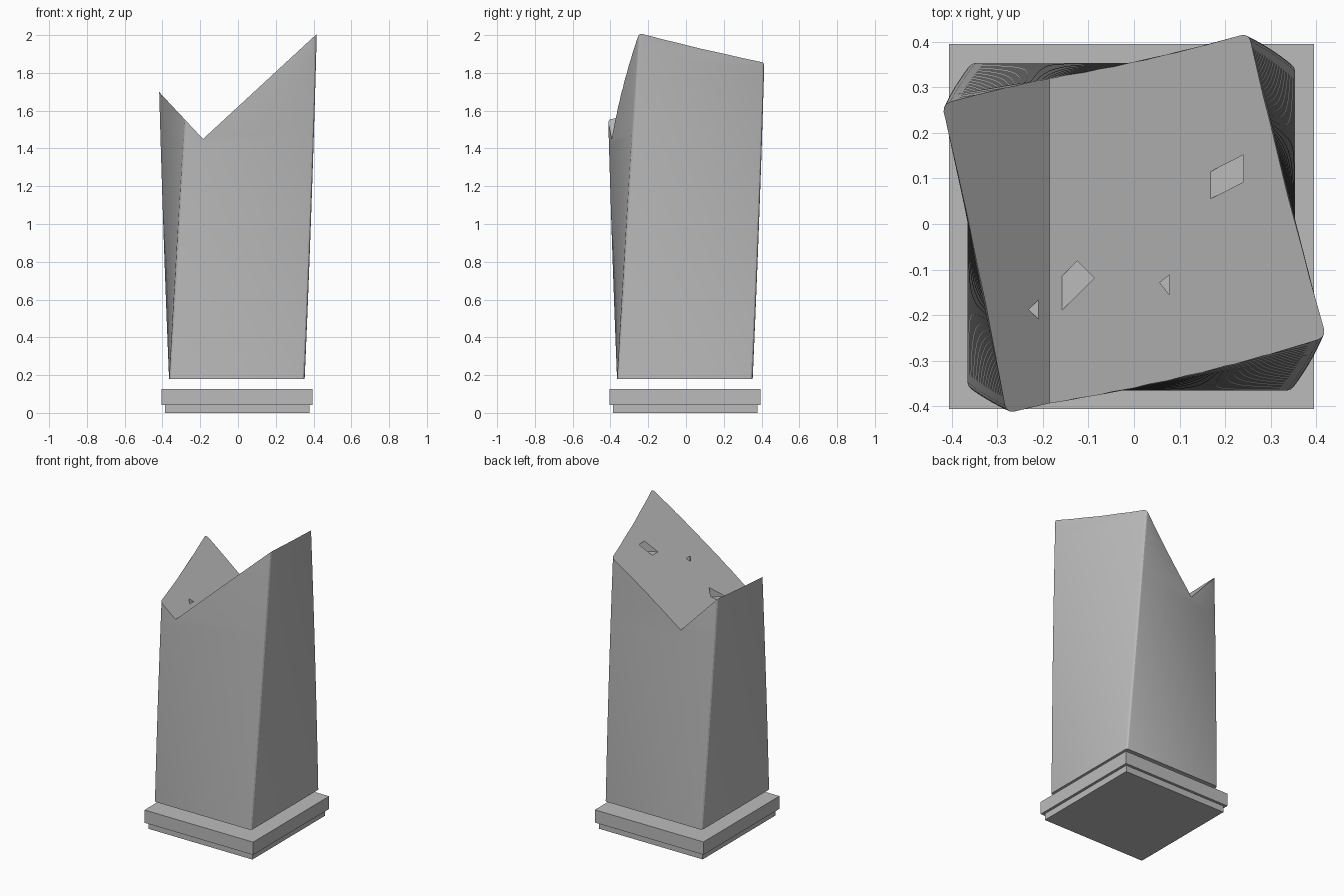
import bpy, bmesh, math
from mathutils import Matrix, Vector

if "Cube" in bpy.data.objects:
    bpy.data.objects.remove(bpy.data.objects["Cube"])

stone = bpy.data.materials.new("grey stone")
stone.use_nodes = True
stone.diffuse_color = (0.5, 0.5, 0.5, 1)
stone.node_tree.nodes["Principled BSDF"].inputs["Base Color"].default_value = (0.5, 0.5, 0.5, 1)

CENTRE = -0.005


def make_object(name, bm):
    bmesh.ops.recalc_face_normals(bm, faces=bm.faces)
    mesh = bpy.data.meshes.new(name)
    bm.to_mesh(mesh)
    bm.free()
    mesh.materials.append(stone)
    obj = bpy.data.objects.new(name, mesh)
    bpy.context.collection.objects.link(obj)
    return obj


def box(name, centre, size, angle=0):
    bm = bmesh.new()
    bmesh.ops.create_cube(bm, size=1, matrix=Matrix.Translation(centre)
                          @ Matrix.Rotation(math.radians(angle), 4, "Z")
                          @ Matrix.Diagonal((*size, 1)))
    return make_object(name, bm)


def loft(name, rings):
    bm = bmesh.new()
    loops = [[bm.verts.new(p) for p in ring] for ring in rings]
    for low, high in zip(loops, loops[1:]):
        for i in range(len(low)):
            j = (i + 1) % len(low)
            bm.faces.new((low[i], low[j], high[j], high[i]))
    bm.faces.new(loops[0][::-1])
    bm.faces.new(loops[-1])
    return make_object(name, bm)


def rounded_square(half, radius, z, twist, centre, steps=3):
    ring = []
    for corner in range(4):
        mid = Vector((half - radius, half - radius, 0))
        mid.rotate(Matrix.Rotation(corner * math.pi / 2, 3, "Z"))
        for s in range(steps + 1):
            a = (corner + s / steps) * math.pi / 2
            p = mid + Vector((math.cos(a), math.sin(a), 0)) * radius
            ring.append(Matrix.Rotation(twist, 3, "Z") @ p + Vector((*centre, z)))
    return ring


def carve(target, cutter):
    mod = target.modifiers.new("cut", "BOOLEAN")
    mod.operation = "DIFFERENCE"
    mod.solver = "EXACT"
    mod.object = cutter
    cutter.hide_render = True
    bpy.ops.object.select_all(action="DESELECT")
    bpy.context.view_layer.objects.active = target
    target.select_set(True)
    bpy.ops.object.modifier_apply(modifier=mod.name)
    bpy.data.objects.remove(cutter)


# Stepped plinth
box("plinth_foot", (CENTRE, CENTRE, 0.0215), (0.765, 0.765, 0.043))
box("plinth_slab", (CENTRE, CENTRE, 0.085), (0.8, 0.8, 0.085))

# Twisted, slightly tapering shaft floating above the plinth
LOW, HIGH, RINGS = 0.18, 2.1, 28
rings = []
for i in range(RINGS + 1):
    t = i / RINGS
    z = LOW + (HIGH - LOW) * t
    rings.append(rounded_square(0.359 - 0.012 * t, 0.018, z,
                                math.radians(8.2) * (z - LOW),
                                (-0.006 + 0.002 * t, -0.006 + 0.004 * t)))
shaft = loft("twisted_shaft", rings)

# Broken V-shaped top
notch = [(-0.6, 1.894), (-0.185, 1.45), (0.6, 2.175), (0.6, 2.4), (-0.6, 2.4)]
carve(shaft, loft("notch_cutter", [[(x, y, z) for x, z in notch] for y in (-0.7, 0.7)]))

# Small box-shaped chips in the broken surface: centre, length, angle
chips = [((-0.159, -0.153, 1.509), 0.15, 45),
         ((0.205, 0.104, 1.8095), 0.15, 27),
         ((0.132, -0.103, 1.659), 0.15, 38),
         ((-0.01, 0.258, 1.42), 0.15, 85)]
for centre, length, angle in chips:
    carve(shaft, box("chip_cutter", centre, (length, 0.053, 0.067), angle))

bpy.context.view_layer.objects.active = shaft
shaft.select_set(True)
bpy.ops.object.shade_smooth_by_angle(angle=math.radians(30))
